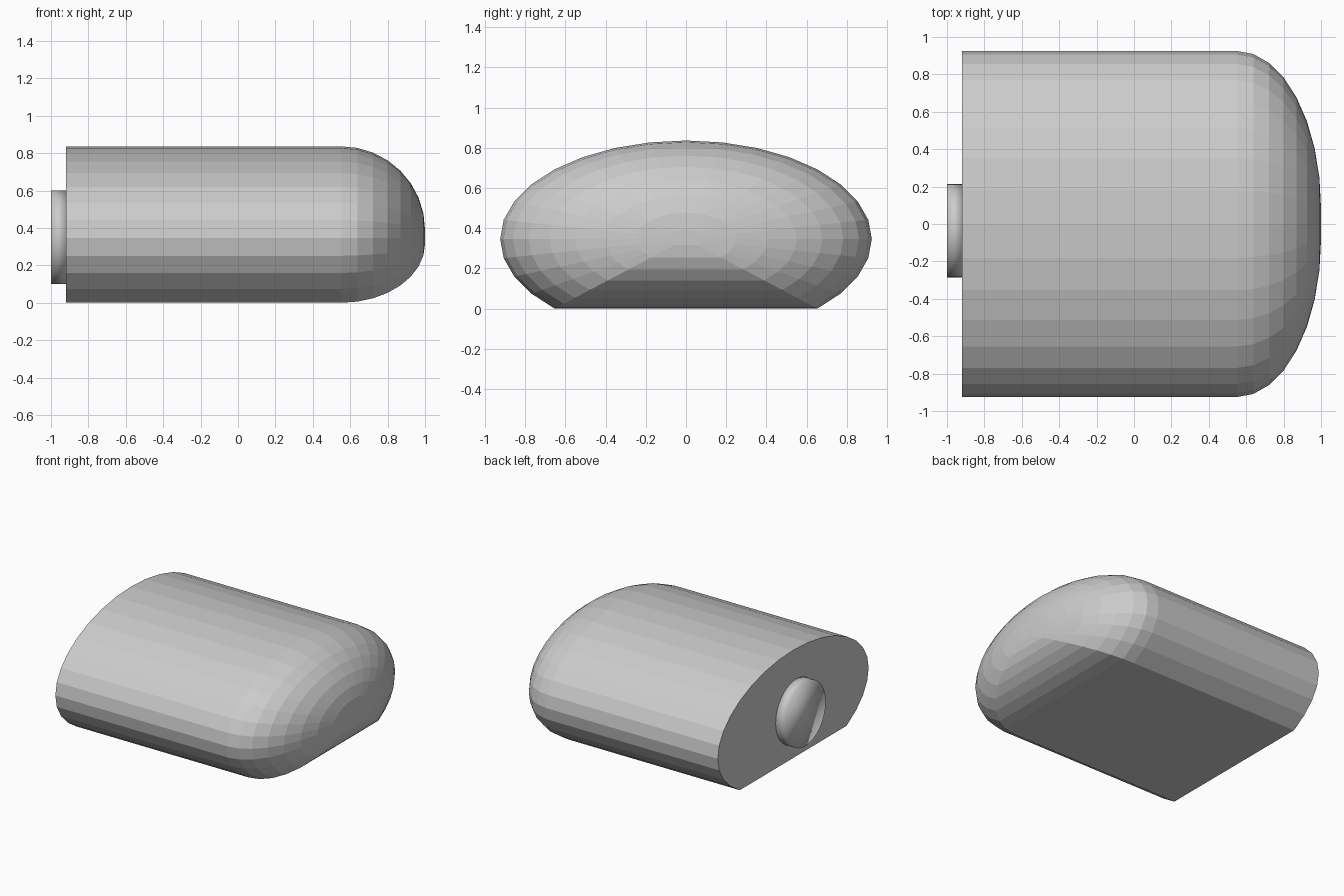
import bpy, bmesh
from math import sin, cos, pi

if "Cube" in bpy.data.objects:
    bpy.data.objects.remove(bpy.data.objects["Cube"])

RY, RZ, CZ = 0.925, 0.49, 0.35   # elliptical section
X_BACK, X_DOME, R_DOME = -0.92, 0.55, 0.45
TIP = 0.09                       # size of the small flat at the dome tip
STEP = pi / 16


def make_object(name, bm):
    bmesh.ops.recalc_face_normals(bm, faces=bm.faces)
    mesh = bpy.data.meshes.new(name)
    bm.to_mesh(mesh)
    bm.free()
    obj = bpy.data.objects.new(name, mesh)
    bpy.context.collection.objects.link(obj)
    return obj


def loft(name, rings):
    """Skin a list of closed rings and cap both ends."""
    bm = bmesh.new()
    loops = [[bm.verts.new(p) for p in ring] for ring in rings]
    for a, b in zip(loops, loops[1:]):
        n = len(a)
        for i in range(n):
            j = (i + 1) % n
            bm.faces.new((a[i], a[j], b[j], b[i]))
    bm.faces.new(loops[0])
    bm.faces.new(loops[-1])
    return make_object(name, bm)


# Body: 32-sided ellipse with the bottom quarter cut flat, domed at one end
def section(x, s):
    angles = [-pi / 4 + i * STEP for i in range(25)]
    return [(x, RY * s * cos(a), CZ - 0.0035 + RZ * s * sin(a)) for a in angles]


rings = [section(X_BACK, 1)]
for k in range(9):
    t = k * STEP
    rings.append(section(X_DOME + R_DOME * sin(t), TIP + (1 - TIP) * cos(t)))
loft("body", rings)

# Knob: short round stub on the flat end, softly shaded
knob = loft("end_knob", [
    [(x, -0.035 + 0.25 * cos(i * STEP), CZ + 0.25 * sin(i * STEP)) for i in range(32)]
    for x in (-1.0, X_BACK + 0.005)])
for face in knob.data.polygons:
    face.use_smooth = True
